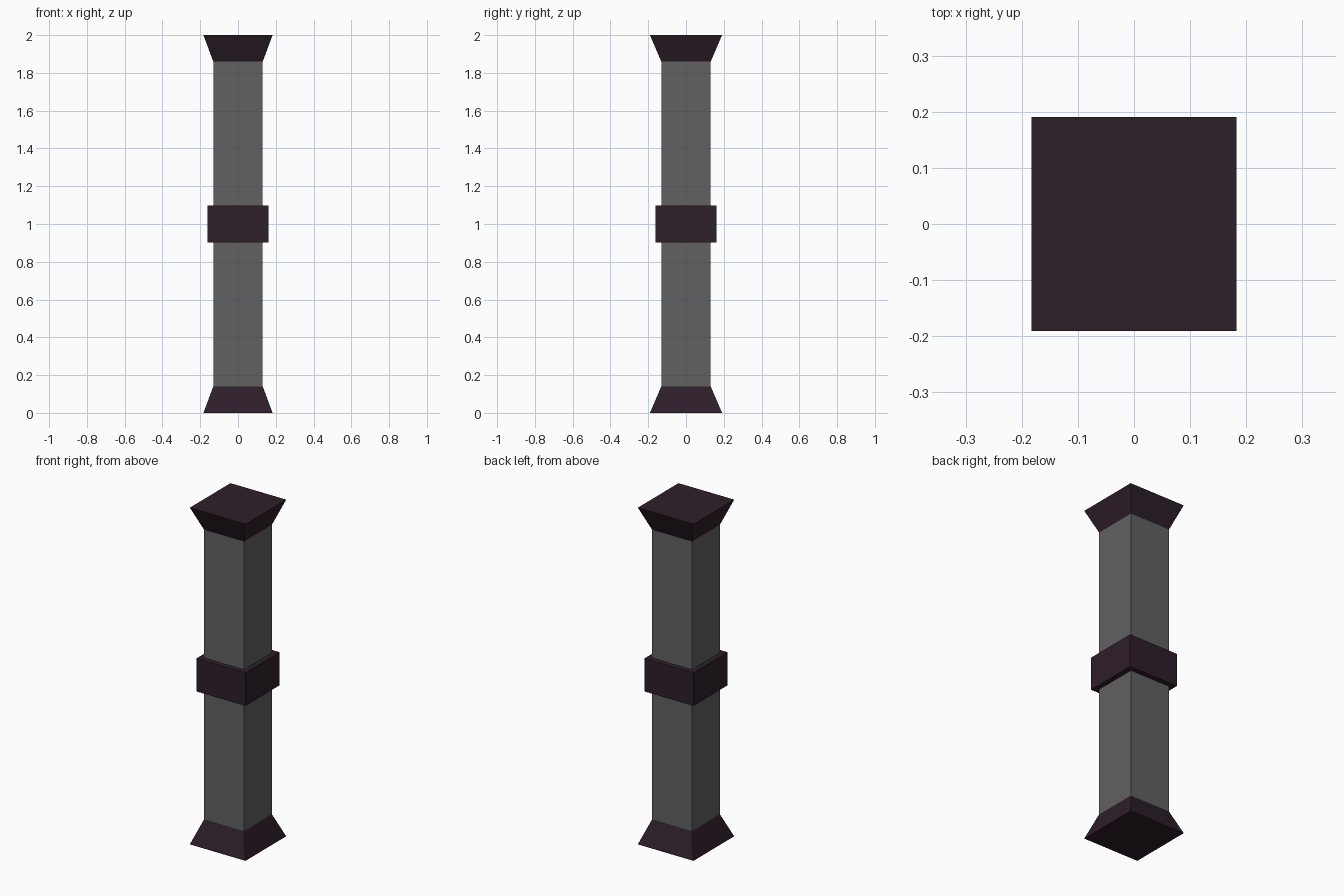
import bpy, bmesh

if "Cube" in bpy.data.objects:
    bpy.data.objects.remove(bpy.data.objects["Cube"])


def material(name, color):
    m = bpy.data.materials.new(name)
    m.diffuse_color = (*color, 1)
    m.use_nodes = True
    m.node_tree.nodes["Principled BSDF"].inputs["Base Color"].default_value = m.diffuse_color
    return m


TRIM = material("dark_plum", (0.027, 0.013, 0.023))
STONE = material("dark_grey", (0.12, 0.12, 0.12))


def block(name, bottom, top, mat):
    """Four-sided block; bottom and top are (half_x, half_y, z)."""
    bm = bmesh.new()
    rings = [[bm.verts.new((sx * hx, sy * hy, z))
              for sx, sy in ((-1, -1), (1, -1), (1, 1), (-1, 1))]
             for hx, hy, z in (bottom, top)]
    lo, hi = rings
    bm.faces.new(lo[::-1])
    bm.faces.new(hi)
    for i in range(4):
        j = (i + 1) % 4
        bm.faces.new((lo[i], lo[j], hi[j], hi[i]))
    mesh = bpy.data.meshes.new(name)
    bm.to_mesh(mesh)
    bm.free()
    mesh.materials.append(mat)
    obj = bpy.data.objects.new(name, mesh)
    bpy.context.collection.objects.link(obj)
    return obj


S = 0.131           # shaft half width
CX, CY = 0.183, 0.191  # flared end half widths

# Square shaft between the flared ends
block("shaft", (S, S, 0.14), (S, S, 1.86), STONE)
# Flared foot and mirrored capital
block("foot", (CX, CY, 0), (S, S, 0.14), TRIM)
block("capital", (S, S, 1.86), (CX, CY, 2), TRIM)
# Band around the middle
block("middle_band", (0.161, 0.161, 0.903), (0.161, 0.161, 1.099), TRIM)
